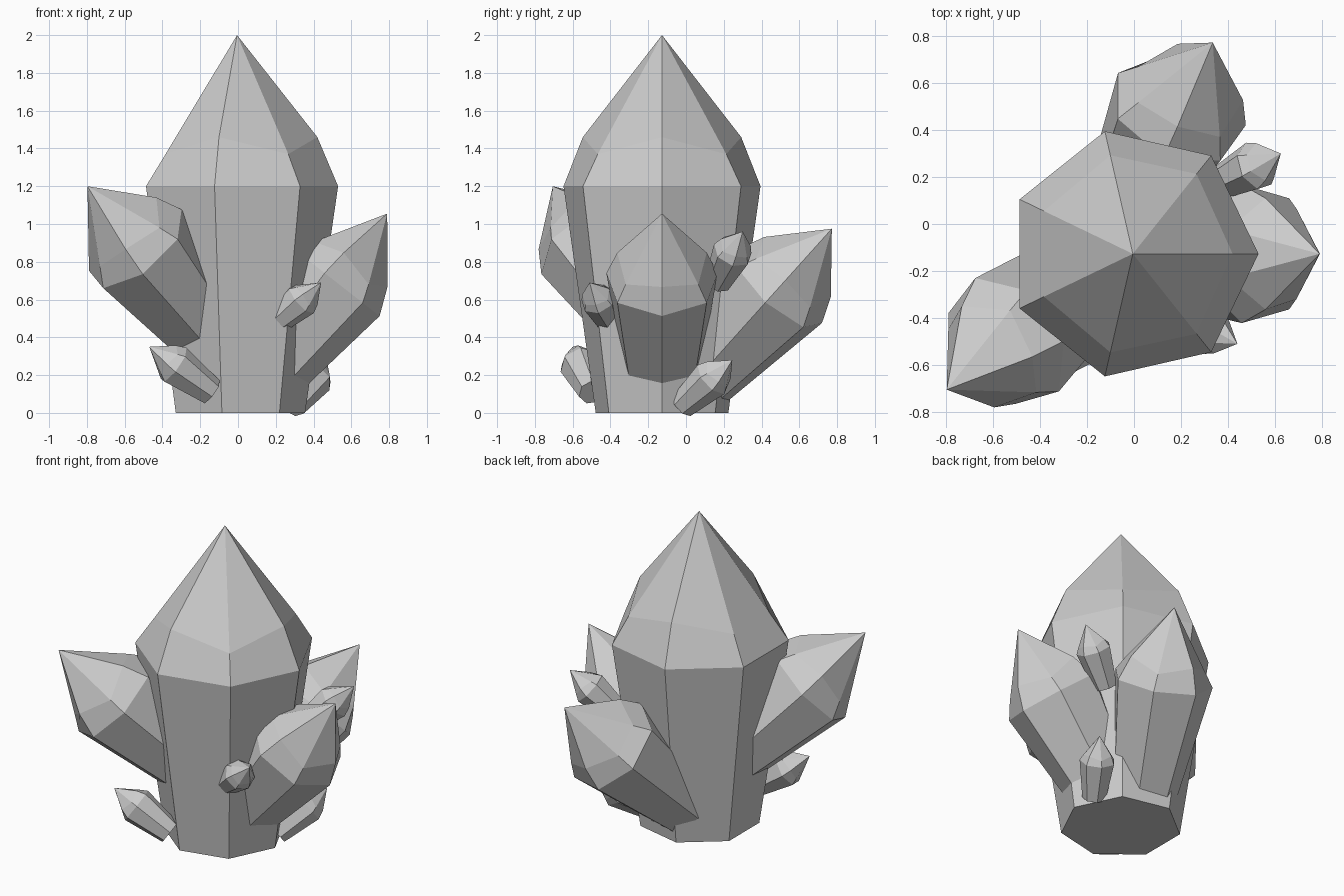
import bpy, bmesh, math
from mathutils import Vector

if "Cube" in bpy.data.objects:
    bpy.data.objects.remove(bpy.data.objects["Cube"])

SIDES = 7
# radius and height of the shoulder facets, one pair per side
SHOULDER = [(.425, 1.46), (.435, 1.37), (.43, 1.46), (.42, 1.37),
            (.42, 1.37), (.43, 1.46), (.435, 1.37)]


def ring(bm, pairs):
    verts = []
    for i, (r, z) in enumerate(pairs):
        a = 2 * math.pi * i / SIDES
        verts.append(bm.verts.new((r * math.cos(a), r * math.sin(a), z)))
    return verts


def crystal(name, tip, axis, scale, side=None):
    """Seven-sided pointed crystal placed by its tip, axis and first-corner direction."""
    bm = bmesh.new()
    rings = [ring(bm, [(.36, 0)] * SIDES), ring(bm, [(.535, 1.2)] * SIDES), ring(bm, SHOULDER)]
    top = bm.verts.new((0, 0, 2))
    bm.faces.new(rings[0][::-1])
    for i in range(SIDES):
        j = (i + 1) % SIDES
        for lo, hi in zip(rings, rings[1:]):
            bm.faces.new((lo[i], lo[j], hi[j], hi[i]))
        bm.faces.new((rings[2][i], rings[2][j], top))
    # local frame: z along the axis, x toward the first corner
    z = Vector(axis).normalized()
    x = Vector(side) if side else Vector((z.z, 0, -z.x))
    x = (x - z * x.dot(z)).normalized()
    y = z.cross(x)
    tip = Vector(tip)
    for v in bm.verts:
        c = v.co.copy()
        v.co = tip + scale * (x * c.x + y * c.y + z * (c.z - 2))
    bmesh.ops.recalc_face_normals(bm, faces=bm.faces)
    mesh = bpy.data.meshes.new(name)
    bm.to_mesh(mesh)
    bm.free()
    bpy.context.collection.objects.link(bpy.data.objects.new(name, mesh))


# main upright crystal
crystal("main_crystal", (-.005, -.127, 2), (0, 0, 1), 1)

# three medium crystals leaning outward
crystal("right_crystal", (.79, -.127, 1.055), (.616, 0, .788), .565)
crystal("back_crystal", (.335, .772, .975), (.322, .633, .705), .565, (.943, -.215, -.236))
crystal("left_crystal", (-.797, -.705, 1.2), (-.565, -.45, .69), .575)

# four small crystals
crystal("small_front_right_crystal", (.44, -.51, .69), (.71, -.32, .62), .18)
crystal("small_front_left_crystal", (-.47, -.60, .35), (-.78, -.25, .57), .21)
crystal("small_back_right_crystal", (.625, .30, .96), (.67, .33, .67), .20)
crystal("small_low_crystal", (.47, .245, .28), (.45, .66, .60), .20)
